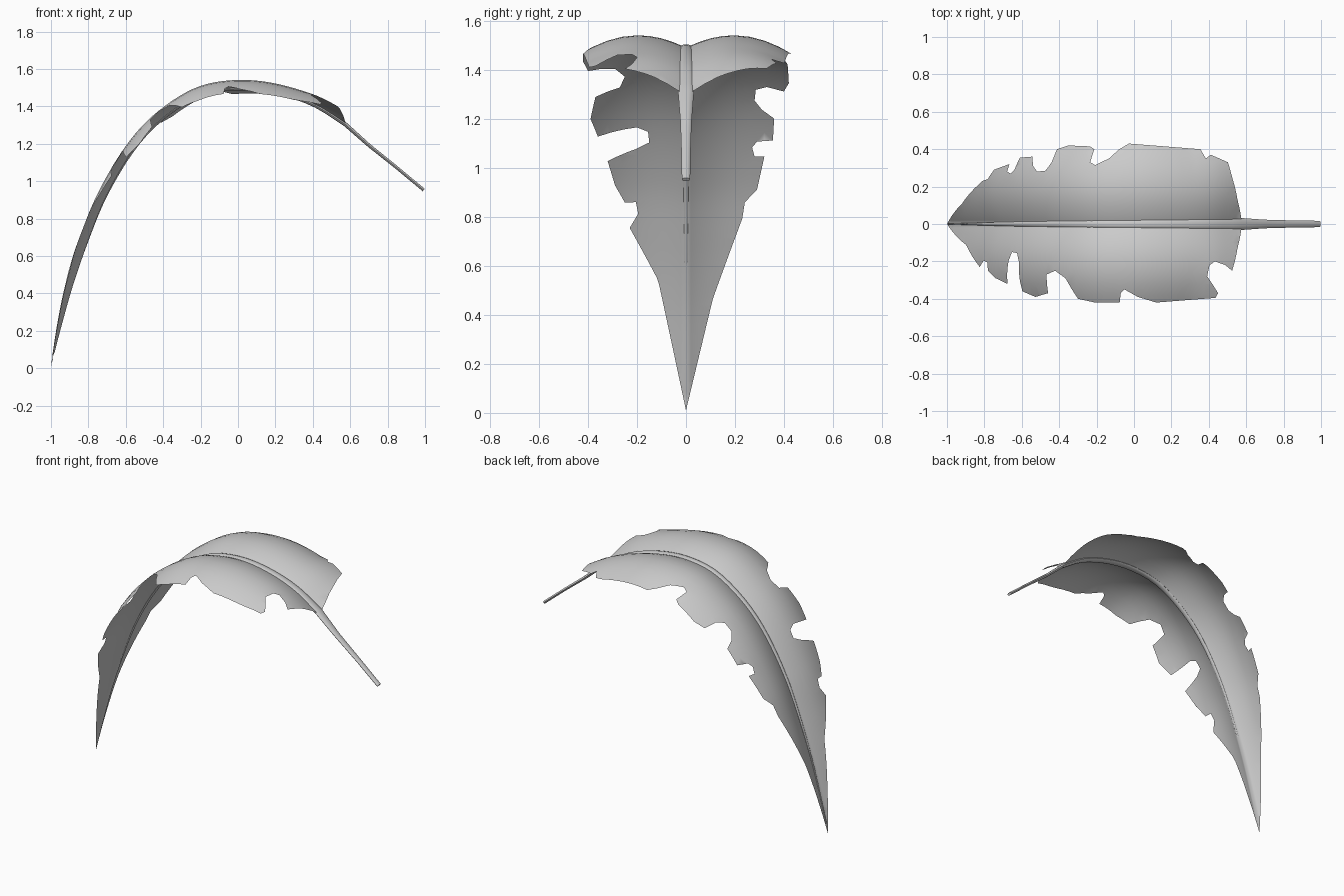
import bpy, math
from mathutils import Vector
from mathutils.geometry import delaunay_2d_cdt

if "Cube" in bpy.data.objects:
    bpy.data.objects.remove(bpy.data.objects["Cube"])

# Arching spine of the blade in the xz plane, from blade base to tip
SP = [Vector(p) for p in [(.57, 1.30), (.4, 1.405), (.2, 1.47), (0, 1.49), (-.2, 1.455), (-.4, 1.33),
      (-.55, 1.17), (-.7, .92), (-.8, .68), (-.88, .45), (-.94, .24), (-1, .01)]]
L = [0.0]
for a, b in zip(SP, SP[1:]):
    L.append(L[-1] + (b - a).length)
END = L[-1]
K = END / 2.52


def slope(i):
    a, b = max(i - 1, 0), min(i + 1, len(SP) - 1)
    return (SP[b] - SP[a]) / (L[b] - L[a])


def spine(s):
    """Point and outward normal at distance s along the spine."""
    s = min(max(s, 0), END)
    i = max(k for k in range(len(SP) - 1) if L[k] <= s)
    d = L[i + 1] - L[i]
    u = (s - L[i]) / d
    m0, m1 = slope(i) * d, slope(i + 1) * d
    p0, p1 = SP[i], SP[i + 1]
    p = (p0 * (2*u**3 - 3*u*u + 1) + m0 * (u**3 - 2*u*u + u)
         + p1 * (3*u*u - 2*u**3) + m1 * (u**3 - u*u))
    t = (slope(i) * (1 - u) + slope(i + 1) * u).normalized()
    return p, Vector((t.y, -t.x))


def surface(s, y):
    """Gull-wing cross-section: rises from the midrib, then droops."""
    p, n = spine(s)
    base = max(0, 1 - s / .3)
    h = .53 * abs(y) - (1.36 - .36 * base) * y * y
    q = p + n * h
    return (q.x, y, q.y)


def add_mesh(name, verts, faces, angle):
    me = bpy.data.meshes.new(name)
    me.from_pydata(verts, [], faces)
    ob = bpy.data.objects.new(name, me)
    bpy.context.collection.objects.link(ob)
    bpy.context.view_layer.objects.active = ob
    ob.select_set(True)
    bpy.ops.object.shade_smooth_by_angle(angle=math.radians(angle))
    ob.select_set(False)
    return ob


# Torn leaf margins: (distance along spine, half width)
BACK = [(0, .02), (.05, .13), (.09, .25), (.11, .33), (.2, .37), (.23, .35), (.25, .4), (.64, .43),
        (.69, .4), (.74, .35), (.81, .315), (.84, .33), (.83, .4), (.86, .415), (1.0, .42), (1.07, .4),
        (1.08, .33), (1.11, .285), (1.17, .28), (1.21, .31), (1.24, .36), (1.35, .355), (1.37, .29),
        (1.4, .27), (1.44, .28), (1.435, .32), (1.59, .29), (1.65, .24), (1.72, .23), (2.06, .11)]
FRONT = [(0, .02), (.05, .13), (.09, .25), (.13, .22), (.19, .2), (.22, .22), (.23, .28), (.16, .37),
         (.17, .395), (.49, .42), (.59, .39), (.66, .35), (.68, .37), (.69, .42), (.83, .42), (.93, .4),
         (.98, .29), (1.04, .25), (1.1, .27), (1.12, .37), (1.23, .39), (1.33, .36), (1.31, .2),
         (1.33, .155), (1.38, .15), (1.41, .2), (1.455, .32), (1.57, .29), (1.65, .25), (1.65, .205),
         (1.7, .195), (1.76, .23), (1.97, .12), (2.0, .11)]
corners = ([Vector((s * K, y)) for s, y in BACK] + [Vector((END, 0))]
           + [Vector((s * K, -y)) for s, y in reversed(FRONT)])

# Leaf blade: fill the outline with a grid, then bend it along the spine
pts = []
for a, b in zip(corners, corners[1:] + corners[:1]):
    n = max(1, round((b - a).length / .05))
    pts += [a.lerp(b, i / n) for i in range(n)]
m = len(pts)
edges = [(i, (i + 1) % m) for i in range(m)]
rows = [-.38, -.32, -.26, -.2, -.15, -.1, -.05, -.02, 0, .02, .05, .1, .15, .2, .26, .32, .38]
for i in range(1, 63):
    for y in rows:
        pts.append(Vector((END * i / 63, y)))
out = delaunay_2d_cdt(pts, edges, [list(range(m))], 1, 1e-5)
used = sorted({v for f in out[2] for v in f})
idx = {v: i for i, v in enumerate(used)}
add_mesh("leaf_blade", [surface(*out[0][v]) for v in used],
         [[idx[v] for v in f] for f in out[2]], 60)

# Midrib and stalk: one flattened tapering tube
stations = []
nb = Vector((.62, .785))
for x, z, w, t in [(.993, .953, .017, .009), (.85, 1.072, .019, .009), (.7, 1.192, .023, .01)]:
    stations.append((Vector((x, z)), nb, w, t))
for i in range(41):
    s = END * i / 41
    p, n = spine(s)
    f = 1 - s / END
    stations.append((p + n * .006, n, .002 + .03 * f ** 1.3, .003 + .009 * f))
verts, faces, N = [], [], 10
for p, n, w, t in stations:
    for k in range(N):
        a = 2 * math.pi * k / N
        q = p + n * t * math.sin(a)
        verts.append((q.x, w * math.cos(a), q.y))
for r in range(len(stations) - 1):
    for k in range(N):
        j = (k + 1) % N
        faces.append((r*N + k, r*N + j, (r+1)*N + j, (r+1)*N + k))
faces += [tuple(reversed(range(N))), tuple(range(len(verts) - N, len(verts)))]
add_mesh("midrib_stalk", verts, faces, 50)
